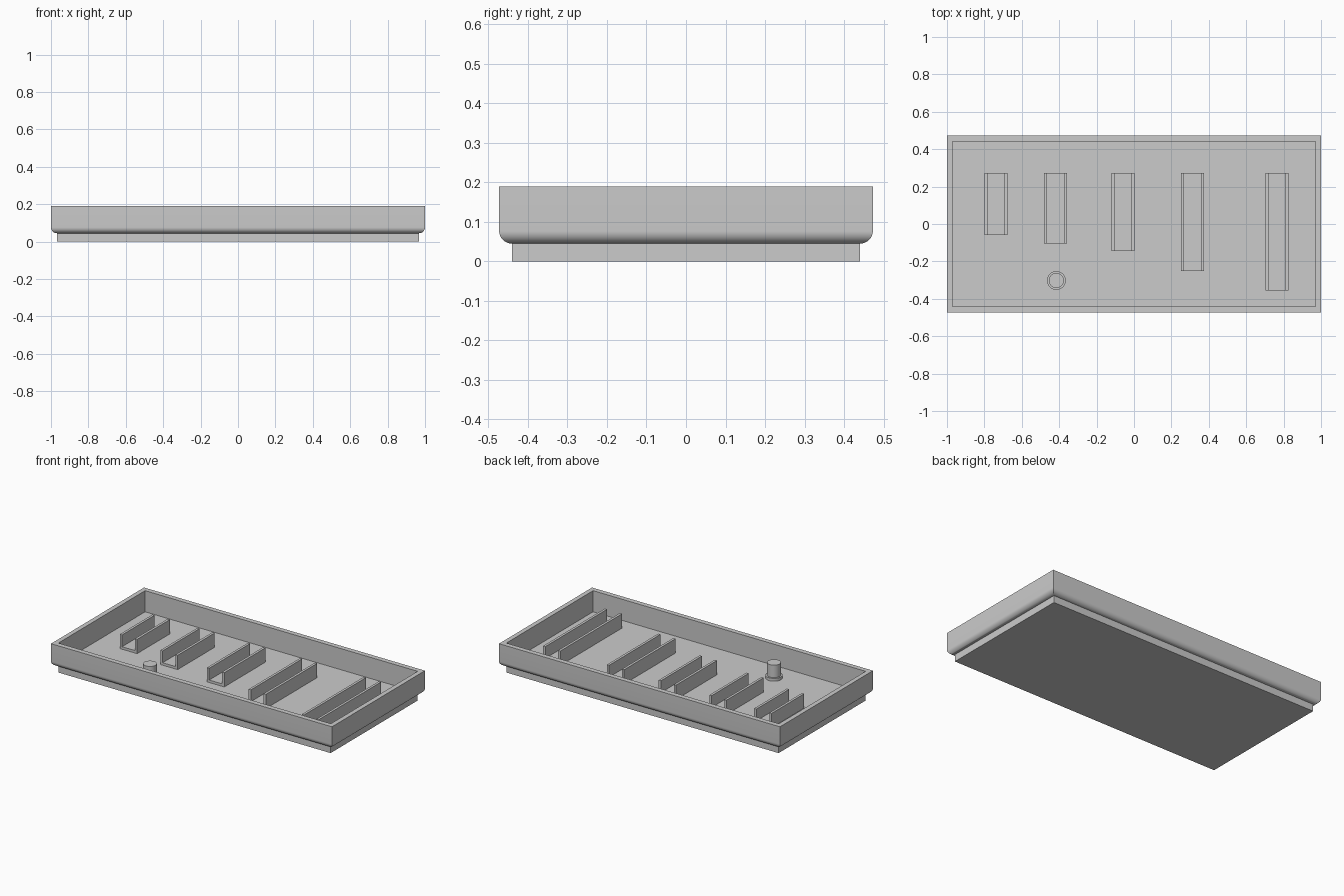
import bpy, bmesh, math

if "Cube" in bpy.data.objects:
    bpy.data.objects.remove(bpy.data.objects["Cube"])

grey = bpy.data.materials.new("plain_grey")
grey.diffuse_color = (0.6, 0.6, 0.6, 1)
grey.use_nodes = True
grey.node_tree.nodes["Principled BSDF"].inputs["Base Color"].default_value = grey.diffuse_color


def finish(name, bm, smooth=False):
    bmesh.ops.recalc_face_normals(bm, faces=bm.faces)
    mesh = bpy.data.meshes.new(name)
    bm.to_mesh(mesh)
    bm.free()
    obj = bpy.data.objects.new(name, mesh)
    bpy.context.collection.objects.link(obj)
    mesh.materials.append(grey)
    if smooth:
        bpy.ops.object.select_all(action='DESELECT')
        obj.select_set(True)
        bpy.context.view_layer.objects.active = obj
        bpy.ops.object.shade_smooth_by_angle(angle=math.radians(35))
    return obj


def stack(name, rings, smooth=False):
    """Capped skin over rings of four or more points."""
    bm = bmesh.new()
    loops = [[bm.verts.new(p) for p in ring] for ring in rings]
    for a, b in zip(loops, loops[1:]):
        n = len(a)
        for i in range(n):
            j = (i + 1) % n
            bm.faces.new((a[i], a[j], b[j], b[i]))
    bm.faces.new(loops[0])
    bm.faces.new(loops[-1])
    return finish(name, bm, smooth)


def rect(x, y, z):
    return [(-x, -y, z), (x, -y, z), (x, y, z), (-x, y, z)]


def circle(cx, cy, r, z, n=48):
    return [(cx + r * math.cos(2 * math.pi * i / n),
             cy + r * math.sin(2 * math.pi * i / n), z) for i in range(n)]


X, Y, TOP = 1.0, 0.473, 0.19
LIP, BASE, FLOOR = 0.032, 0.045, 0.054

# plinth under the tray
stack("base_plate", [rect(X - LIP, Y - LIP, 0), rect(X - LIP, Y - LIP, BASE)])

# open tray: rounded lower edge, straight sides, rim, inner walls, floor
rings = []
for i in range(13):
    a = math.pi / 2 * i / 12
    inset = LIP * (1 - math.sin(a))
    rings.append(rect(X - inset, Y - inset, BASE + LIP * (1 - math.cos(a))))
rings += [rect(X, Y, TOP), rect(X - 0.03, Y - 0.032, TOP),
          rect(X - 0.03, Y - 0.032, FLOOR)]
stack("tray", rings, True)

# U-shaped channels, aligned at the back and growing longer to the right
BACK, WIDTH, WALL, RAIL_TOP = 0.273, 0.123, 0.016, 0.146
for i, (x, front) in enumerate([(-0.80, -0.059), (-0.48, -0.104),
                                (-0.12, -0.144), (0.25, -0.25),
                                (0.703, -0.355)]):
    z0, z1 = FLOOR - 0.002, FLOOR + WALL
    profile = [(0, z0), (WIDTH, z0), (WIDTH, RAIL_TOP), (WIDTH - WALL, RAIL_TOP),
               (WIDTH - WALL, z1), (WALL, z1), (WALL, RAIL_TOP), (0, RAIL_TOP)]
    stack(f"channel_{i + 1}", [[(x + u, y, z) for u, z in profile]
                               for y in (front, BACK)])

# stepped round post
px, py = -0.415, -0.302
stack("post", [circle(px, py, r, z) for r, z in
               [(0.05, FLOOR - 0.002), (0.05, FLOOR + 0.018),
                (0.04, FLOOR + 0.018), (0.04, 0.153)]], True)
